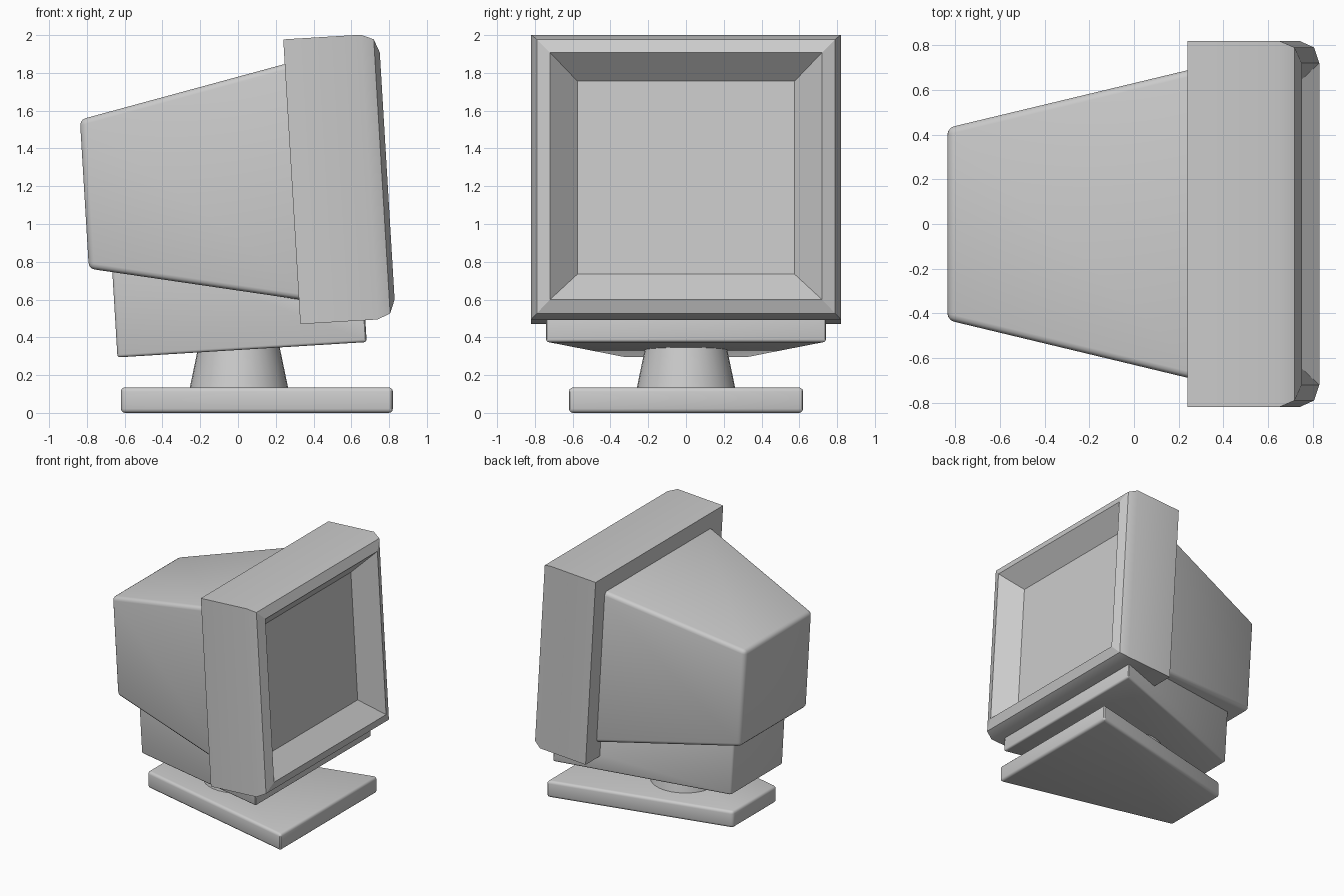
import bpy, bmesh, math

if "Cube" in bpy.data.objects:
    bpy.data.objects.remove(bpy.data.objects["Cube"])

TILT = math.radians(3.43)
C, S = math.cos(TILT), math.sin(TILT)


def tilted(u, y, v):
    # housing frame: u forward, v up, origin at the lower rear edge of the bezel
    return (0.33 + u * C - v * S, y, 0.47 + u * S + v * C)


def upright(u, y, v):
    return (u, y, v)


def finish(name, bm, bevel=0, segments=3):
    bmesh.ops.recalc_face_normals(bm, faces=bm.faces)
    me = bpy.data.meshes.new(name)
    bm.to_mesh(me)
    bm.free()
    ob = bpy.data.objects.new(name, me)
    bpy.context.collection.objects.link(ob)
    bpy.ops.object.select_all(action='DESELECT')
    ob.select_set(True)
    bpy.context.view_layer.objects.active = ob
    if bevel:
        mod = ob.modifiers.new("rounded_edges", 'BEVEL')
        mod.width = bevel
        mod.segments = segments
        mod.limit_method = 'NONE'
        bpy.ops.object.modifier_apply(modifier=mod.name)
    bpy.ops.object.shade_smooth_by_angle(angle=math.radians(30))
    return ob


def loft(name, sections, place, bevel=0):
    # each section is a rectangle: (u, low v, high v, half width)
    bm = bmesh.new()
    rings = [[bm.verts.new(place(u, y, v))
              for y, v in ((-w, lo), (w, lo), (w, hi), (-w, hi))]
             for u, lo, hi, w in sections]
    for a, b in zip(rings, rings[1:]):
        for i in range(4):
            j = (i + 1) % 4
            bm.faces.new((a[i], a[j], b[j], b[i]))
    bm.faces.new(rings[0])
    bm.faces.new(rings[-1])
    return finish(name, bm, bevel)


# bezel with chamfered rim, sloping recess and flat screen
H = 1.51
loft("bezel_and_screen", [
    (0.0, 0.0, H, 0.82),
    (0.41, 0.0, H, 0.82),
    (0.478, 0.028, H - 0.028, 0.79),
    (0.506, 0.10, H - 0.10, 0.72),
    (0.36, 0.243, 1.267, 0.575)], tilted)

# tapered rear housing, its front end hidden in the bezel
loft("rear_housing", [
    (-1.10, 0.36, 1.15, 0.43),
    (0.10, 0.11, 1.40, 0.714)], tilted, 0.03)

# wedge under the housing
loft("lower_housing", [
    (-0.977, -0.118, 0.50, 0.33),
    (0.345, -0.116, 0.06, 0.745)], tilted, 0.015)

# swivel neck
bm = bmesh.new()
bmesh.ops.create_cone(bm, cap_ends=True, segments=32,
                      radius1=0.265, radius2=0.207, depth=0.28)
bmesh.ops.translate(bm, verts=bm.verts, vec=(0.005, 0, 0.25))
finish("neck", bm)

# foot plate, narrower at the rear
loft("foot_plate", [
    (-0.62, 0.0, 0.135, 0.28),
    (0.82, 0.0, 0.135, 0.625)], upright, 0.022)
